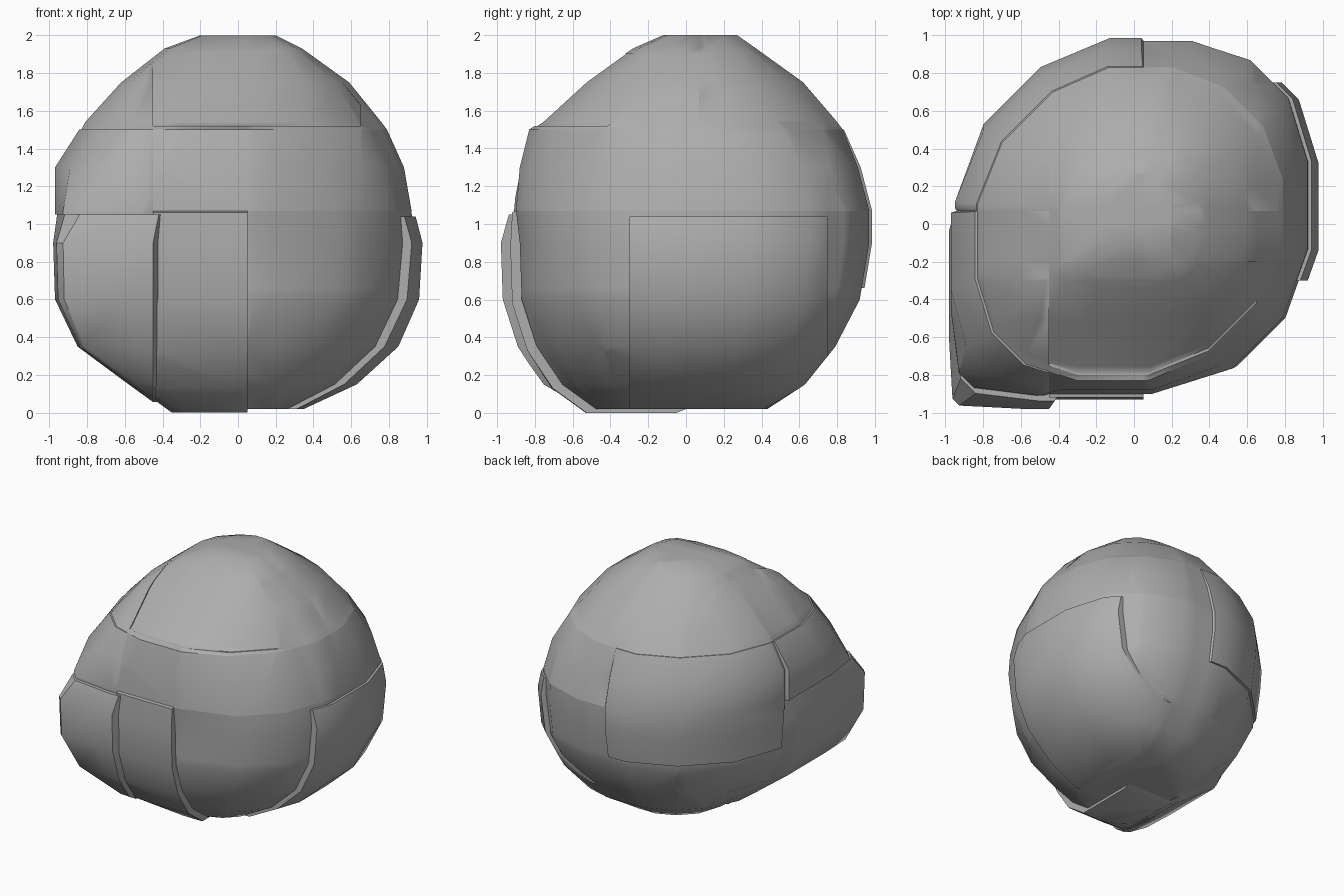
import bpy, bmesh, math
from mathutils import Vector

if "Cube" in bpy.data.objects:
    bpy.data.objects.remove(bpy.data.objects["Cube"], do_unlink=True)

stone = bpy.data.materials.new("grey stone")
stone.use_nodes = True
GREY = (0.42, 0.42, 0.42, 1)
stone.diffuse_color = GREY
stone.node_tree.nodes["Principled BSDF"].inputs["Base Color"].default_value = GREY

# Each level: height, then reach toward +x, +x+y, +y, -x+y, -x, -x-y, -y, +x-y
LEVELS = [
    (.02, .30, .45, .43, .38, .35, .48, .48, .42),
    (.15, .58, .70, .63, .57, .53, .80, .66, .61),
    (.35, .80, .89, .79, .75, .80, 1.09, .79, .78),
    (.60, .91, 1.02, .92, .87, .92, 1.22, .87, .89),
    (.90, .93, 1.05, .97, .91, .93, 1.23, .88, .92),
    (1.07, .92, 1.05, .97, .92, .94, 1.18, .90, .91),
    (1.30, .88, .98, .91, .89, .94, 1.06, .88, .86),
    (1.50, .79, .85, .83, .80, .83, .93, .83, .77),
    (1.54, .76, .81, .80, .77, .81, .89, .77, .74),
    (1.75, .59, .63, .62, .61, .62, .70, .54, .58),
    (1.93, .34, .39, .37, .40, .39, .40, .28, .35),
    (2.0, .20, .25, .27, .24, .20, .19, .12, .18),
]


def outline(reach):
    """Corner points of the eight-sided section, with its corners cut."""
    corners = []
    for i in range(8):
        a, b = i * math.pi / 4, (i + 1) * math.pi / 4
        p, q = reach[i], reach[(i + 1) % 8]
        s = math.sin(b - a)
        corners.append(Vector(((p * math.sin(b) - q * math.sin(a)) / s,
                               (q * math.cos(a) - p * math.cos(b)) / s)))
    points = []
    for i, c in enumerate(corners):
        n = corners[(i + 1) % 8]
        points += [c.lerp(n, .25), c.lerp(n, .75)]
    return points


def loft():
    bm = bmesh.new()
    rings = [[bm.verts.new((p.x, p.y, z)) for p in outline(reach)]
             for z, *reach in LEVELS]
    for low, high in zip(rings, rings[1:]):
        for i in range(len(low)):
            j = (i + 1) % len(low)
            bm.faces.new((low[i], low[j], high[j], high[i]))
    bm.faces.new(rings[0][::-1])
    bm.faces.new(rings[-1])
    return bm


def finish(bm, name):
    bm.normal_update()
    mesh = bpy.data.meshes.new(name)
    bm.to_mesh(mesh)
    bm.free()
    mesh.materials.append(stone)
    obj = bpy.data.objects.new(name, mesh)
    bpy.context.collection.objects.link(obj)
    bpy.ops.object.select_all(action='DESELECT')
    obj.select_set(True)
    bpy.context.view_layer.objects.active = obj
    bpy.ops.object.shade_smooth_by_angle(angle=math.radians(35))


def planes(limits):
    for key, value in limits.items():
        axis = "xyz".index(key[0])
        normal = Vector()
        normal[axis] = 1 if key.endswith("max") else -1
        point = Vector()
        point[axis] = value
        yield point, normal


def slice_by(bm, limits, clear):
    for point, normal in planes(limits):
        bmesh.ops.bisect_plane(bm, geom=bm.verts[:] + bm.edges[:] + bm.faces[:],
                               plane_co=point, plane_no=normal, clear_outer=clear)


core = loft()


def chunk(name, shift, **limits):
    """A slab of the surface, split off along straight cracks and pushed out."""
    # Take its area out of the core
    slice_by(core, limits, False)
    inside = [f for f in core.faces
              if all((f.calc_center_median() - p).dot(n) < 0
                     for p, n in planes(limits))]
    bmesh.ops.delete(core, geom=inside, context='FACES')
    # Rebuild that area as a slab whose rim runs back to the core
    bm = loft()
    slice_by(bm, limits, True)
    surface = bm.verts[:]
    bmesh.ops.extrude_edge_only(bm, edges=[e for e in bm.edges if e.is_boundary])
    top = limits.get("z_max", 2)
    for v in surface:
        v.co += Vector(shift) * min(1, max(0, (top + .1 - v.co.z) / .25))
    finish(bm, name)


# Slabs split from the front and the bulging corner
chunk("corner_slab", (-.05, -.10, 0), x_max=-.40, y_max=.07, z_max=1.05)
chunk("front_slab", (0, -.05, -.02), x_min=-.45, x_max=.05, y_max=0, z_max=1.07)
chunk("corner_upper_slab", (-.03, -.01, 0), x_max=-.45, y_max=.07,
      z_min=1.05, z_max=1.5)

# Slabs on the side and the back
chunk("side_slab", (.05, 0, 0), x_min=.2, y_min=-.3, y_max=.75, z_max=1.04)
chunk("back_slab", (-.01, .015, 0), x_max=.05, y_min=.07, z_min=.66, z_max=1.5)

# Shallow set-back face above the front
chunk("crown_slab", (0, .015, 0), x_min=-.45, x_max=.65, y_max=-.2,
      z_min=1.52, z_max=1.9)

# Main boulder
finish(core, "boulder_core")
